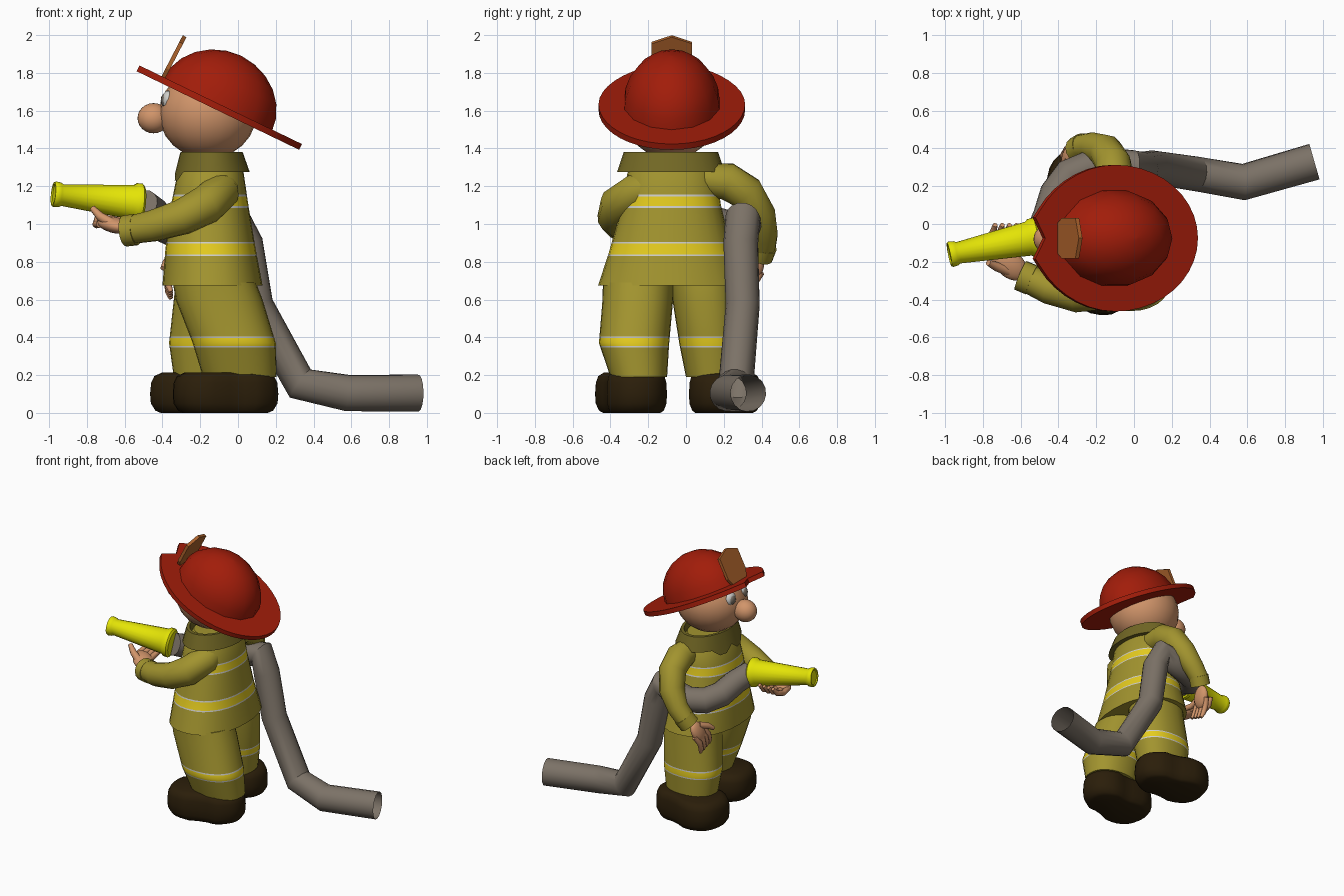
import bpy, bmesh, math
from mathutils import Vector

if "Cube" in bpy.data.objects:
    bpy.data.objects.remove(bpy.data.objects["Cube"])

def material(name, rgb):
    m = bpy.data.materials.new(name)
    m.diffuse_color = (*rgb, 1)
    m.use_nodes = True
    m.node_tree.nodes["Principled BSDF"].inputs["Base Color"].default_value = m.diffuse_color
    return m

RED = material("helmet red", (0.36, 0.012, 0.003))
OLIVE = material("coat olive", (0.36, 0.295, 0.028))
DARK = material("collar olive", (0.17, 0.138, 0.018))
YELLOW = material("stripe yellow", (0.78, 0.60, 0.014))
WHITE = material("stripe white", (0.62, 0.62, 0.60))
LIME = material("nozzle yellow", (0.78, 0.78, 0.002))
SKIN = material("skin", (0.64, 0.30, 0.145))
GREY = material("hose grey", (0.20, 0.168, 0.135))
BOOT = material("boot brown", (0.024, 0.013, 0.003))
BROWN = material("badge brown", (0.42, 0.125, 0.025))

def finish(bm, name, mats, angle=40, rule=None):
    bmesh.ops.recalc_face_normals(bm, faces=bm.faces)
    me = bpy.data.meshes.new(name)
    if rule:
        for f in bm.faces:
            f.material_index = rule(f.calc_center_median())
    bm.to_mesh(me)
    bm.free()
    for m in mats:
        me.materials.append(m)
    ob = bpy.data.objects.new(name, me)
    bpy.context.collection.objects.link(ob)
    bpy.ops.object.select_all(action='DESELECT')
    ob.select_set(True)
    bpy.context.view_layer.objects.active = ob
    bpy.ops.object.shade_smooth_by_angle(angle=math.radians(angle))
    return ob

def loft(name, rings, mats, caps=(True, True), angle=40, rule=None):
    bm = bmesh.new()
    rows = [[bm.verts.new(p) for p in r] for r in rings]
    n = len(rows[0])
    for a, b in zip(rows, rows[1:]):
        for i in range(n):
            j = (i + 1) % n
            bm.faces.new((a[i], a[j], b[j], b[i]))
    for row, cap in ((rows[0], caps[0]), (rows[-1], caps[1])):
        if cap:
            bm.faces.new(row)
    return finish(bm, name, mats, angle, rule)

def oval(z, cx, rx, cy, ry, n=28, e=1.0):
    pts = []
    for i in range(n):
        a = 2 * math.pi * i / n
        c, s = math.cos(a), math.sin(a)
        pts.append(Vector((cx + rx * math.copysign(abs(c) ** e, c),
                           cy + ry * math.copysign(abs(s) ** e, s), z)))
    return pts

def tube(name, path, mat, n=14, caps=(True, True), direction=None, angle=50):
    """Round tube through (x, y, z, radius) points."""
    ps = [Vector(p[:3]) for p in path]
    rings, u, prev = [], None, None
    for i, p in enumerate(ps):
        if direction:
            t = Vector(direction).normalized()
        else:
            t = Vector()
            if i:
                t += (p - ps[i - 1]).normalized()
            if i < len(ps) - 1:
                t += (ps[i + 1] - p).normalized()
            t.normalize()
        u = t.orthogonal().normalized() if u is None else prev.rotation_difference(t) @ u
        prev, v = t, t.cross(u)
        rings.append([p + path[i][3] * (u * math.cos(2 * math.pi * k / n) + v * math.sin(2 * math.pi * k / n))
                      for k in range(n)])
    return loft(name, rings, [mat], caps, angle)

def ball(name, loc, scale, mat, rot=(0, 0, 0), seg=24):
    bm = bmesh.new()
    bmesh.ops.create_uvsphere(bm, u_segments=seg, v_segments=seg // 2, radius=1)
    ob = finish(bm, name, [mat], 60)
    ob.location, ob.scale, ob.rotation_euler = loc, scale, rot
    return ob

def sections(keys, zs, e=1.0):
    """Ovals at heights zs, interpolated between key sections (z, cx, rx, cy, ry)."""
    out = []
    for z in sorted(set(zs) | {k[0] for k in keys}):
        for a, b in zip(keys, keys[1:]):
            if a[0] <= z <= b[0]:
                t = (z - a[0]) / (b[0] - a[0])
                out.append(oval(z, *[p + (q - p) * t for p, q in zip(a[1:], b[1:])], e=e))
                break
    return out

def stripe_rule(bands, w=0.009):
    def rule(c):
        for lo, hi in bands:
            if lo < c.z < hi:
                return 1 if lo + w < c.z < hi - w else 2
        return 0
    return rule

def stripe_levels(bands, w=0.009):
    return [z for lo, hi in bands for z in (lo, lo + w, hi - w, hi)]

# coat with two reflective stripes
bands = [(0.83, 0.905), (1.085, 1.155)]
coat = [(0.675, -.135, .265, -.08, .385), (0.86, -.145, .24, -.08, .325), (1.1, -.15, .205, -.077, .262),
        (1.27, -.145, .175, -.075, .235), (1.345, -.14, .13, -.075, .17)]
loft("coat", sections(coat, stripe_levels(bands), 0.9), [OLIVE, YELLOW, WHITE], rule=stripe_rule(bands))

# collar with two points at the front
rings = [oval(1.275, -.135, .197, -.08, .285), oval(1.38, -.14, .165, -.08, .25),
         oval(1.38, -.14, .145, -.08, .225), oval(1.30, -.14, .13, -.08, .19)]
for p in rings[0]:
    d = abs(p.y + .08)
    if p.x < -.25 and .04 < d < .14:
        p.z -= .045
        p.x -= .008
loft("collar", rings, [DARK], angle=30)

# trouser legs, one forward and one back
bands = [(0.345, 0.405)]
legs = {"right_leg": [(.19, .01, .195, -.25, .15), (.37, -.02, .22, -.275, .186), (.6, -.1, .23, -.255, .187), (.69, -.125, .22, -.25, .19)],
        "left_leg": [(.19, -.15, .19, .14, .14), (.37, -.15, .215, .127, .163), (.6, -.13, .21, .1, .172), (.69, -.13, .2, .09, .175)]}
for name, keys in legs.items():
    loft(name, sections(keys, stripe_levels(bands), 0.9), [OLIVE, YELLOW, WHITE], rule=stripe_rule(bands))

# boots: rounded soles, wide at the toe
for name, x, y, yaw in (("right_boot", -.065, -.28, 8), ("left_boot", -.185, .195, -8)):
    rings = []
    for z, s in ((0, .8), (.012, .9), (.05, .985), (.1, 1), (.16, .98), (.195, .92), (.213, .78)):
        ring = oval(z, 0, .28 * s, 0, .187 * s, e=.8)
        for p in ring:
            p.y *= 1.0 - .45 * p.x - (.12 if abs(p.x - .03) < .06 else 0)
        rings.append(ring)
    ob = loft(name, rings, [BOOT], angle=70)
    ob.location, ob.rotation_euler = (x, y, 0), (0, 0, math.radians(yaw))

# head, nose, eyes
ball("head", (-.16, -.08, 1.585), (.258, .25, .24), SKIN)
ball("nose", (-.447, -.08, 1.56), (.085, .078, .08), SKIN)
for side in (-1, 1):
    ball("eye", (-.368, -.08 + side * .07, 1.655), (.035, .05, .052), WHITE, seg=16)
    ball("pupil", (-.388, -.08 + side * .073, 1.655), (.021, .033, .035), GREY, seg=12)

# helmet dome and brim, tilted to the back
TILT = math.radians(25.8)
rings = []
for k in range(7):
    a = math.pi / 2 * min(k / 6, .985)
    rings.append(oval(.298 * math.sin(a), 0, .322 * math.cos(a), 0, .26 * math.cos(a), n=14))
dome = loft("helmet_dome", rings, [RED], angle=60)
dome.location, dome.rotation_euler = (-.113, -.075, 1.622), (0, TILT, 0)

def brim_ring(z):
    ring = oval(z, 0, .485, 0, .388, n=40)
    for p in ring:          # narrower front with a notch over the nose
        if p.x < 0:
            d = abs(p.y)
            p.y *= 1 - .1 * (p.x / .485) ** 2
            p.x *= .85 if d < .03 else (.92 if d < .08 else 1.0)
            if .08 < d < .13:
                p.x *= 1.02
    return ring
brim = loft("helmet_brim", [brim_ring(-.018), brim_ring(.016)], [RED], angle=30)
brim.location, brim.rotation_euler = (-.105, -.075, 1.62), (0, TILT, 0)

# helmet badge: leaning shield plate
up, out = Vector((.46, 0, .887)), Vector((-.887, 0, .46))
shape = [(-.075, 0), (.075, 0), (.108, .06), (.108, .215), (0, .255), (-.108, .215), (-.108, .06)]
loft("helmet_badge", [[Vector((-.39, -.075 + y, 1.763)) + up * h + out * o for y, h in shape] for o in (0, .022)],
     [BROWN], angle=20)

# sleeves and cuffs
tube("right_sleeve", [(-.08, -.16, 1.2, .085), (-.09, -.26, 1.17, .1), (-.17, -.355, 1.1, .105), (-.3, -.375, 1.035, .094),
                      (-.45, -.34, .99, .084), (-.57, -.285, .968, .075)], OLIVE)
tube("right_cuff", [(-.54, -.297, .97, .083), (-.6, -.272, .963, .083)], OLIVE)
tube("left_sleeve", [(-.1, .08, 1.24, .085), (-.1, .22, 1.225, .1), (-.11, .32, 1.165, .096), (-.15, .385, 1.05, .09),
                     (-.22, .41, .94, .076), (-.285, .405, .86, .068)], OLIVE)
tube("left_cuff", [(-.265, .412, .885, .072), (-.302, .39, .828, .072)], OLIVE)

# right hand cradling the nozzle
ball("right_palm", (-.655, -.215, .995), (.105, .07, .042), SKIN, (0, math.radians(12), math.radians(-40)))
for i in range(4):
    x = -.75 + .038 * i
    tube("right_finger", [(x + .02, -.2, 1.0, .021), (x, -.11, .998, .021), (x + .005, -.04, 1.02, .019),
                          (x + .015, -.005, 1.065, .013)], SKIN, n=8)
tube("right_thumb", [(-.66, -.25, 1.0, .028), (-.73, -.225, 1.04, .024), (-.772, -.205, 1.085, .016)], SKIN, n=8)

# left hand hanging down and inward
ball("left_palm", (-.345, .345, .765), (.035, .062, .085), SKIN, (math.radians(-30), math.radians(15), 0))
for i in range(4):
    y, lift = .275 + .034 * i, .012 * (3 - i)
    tube("left_finger", [(-.352, y + .02, .745 + lift, .02), (-.372, y - .015, .69 + lift, .02),
                         (-.368, y - .035, .64 + lift, .018), (-.355, y - .045, .605 + lift, .012)], SKIN, n=8)
tube("left_thumb", [(-.345, .335, .815, .024), (-.38, .275, .795, .022), (-.398, .235, .765, .014)], SKIN, n=8)

# hose trailing to the back
tube("hose", [(-.5, -.065, 1.105, .08), (-.45, .04, 1.06, .086), (-.41, .16, 1.0, .09), (-.34, .255, .97, .092),
              (-.23, .3, .965, .092), (-.1, .31, 1.0, .09), (-.01, .3, 1.03, .092), (.04, .29, .9, .092),
              (.098, .3, .57, .09), (.33, .265, .155, .093), (.58, .222, .105, .097), (.955, .33, .105, .098)],
     GREY, n=16, caps=(True, False), angle=35)

# nozzle: turned profile along a straight axis
base, tip = Vector((-.505, -.067, 1.11)), Vector((-.978, -.162, 1.158))
profile = [(0, .07), (0, .09), (.025, .104), (.08, .104), (.115, .092), (.9, .058), (.93, .066), (.98, .069), (1, .064),
           (1, .055), (.985, .05)]
tube("nozzle", [(*base.lerp(tip, t), r) for t, r in profile], LIME, n=20, direction=tip - base, angle=35)
